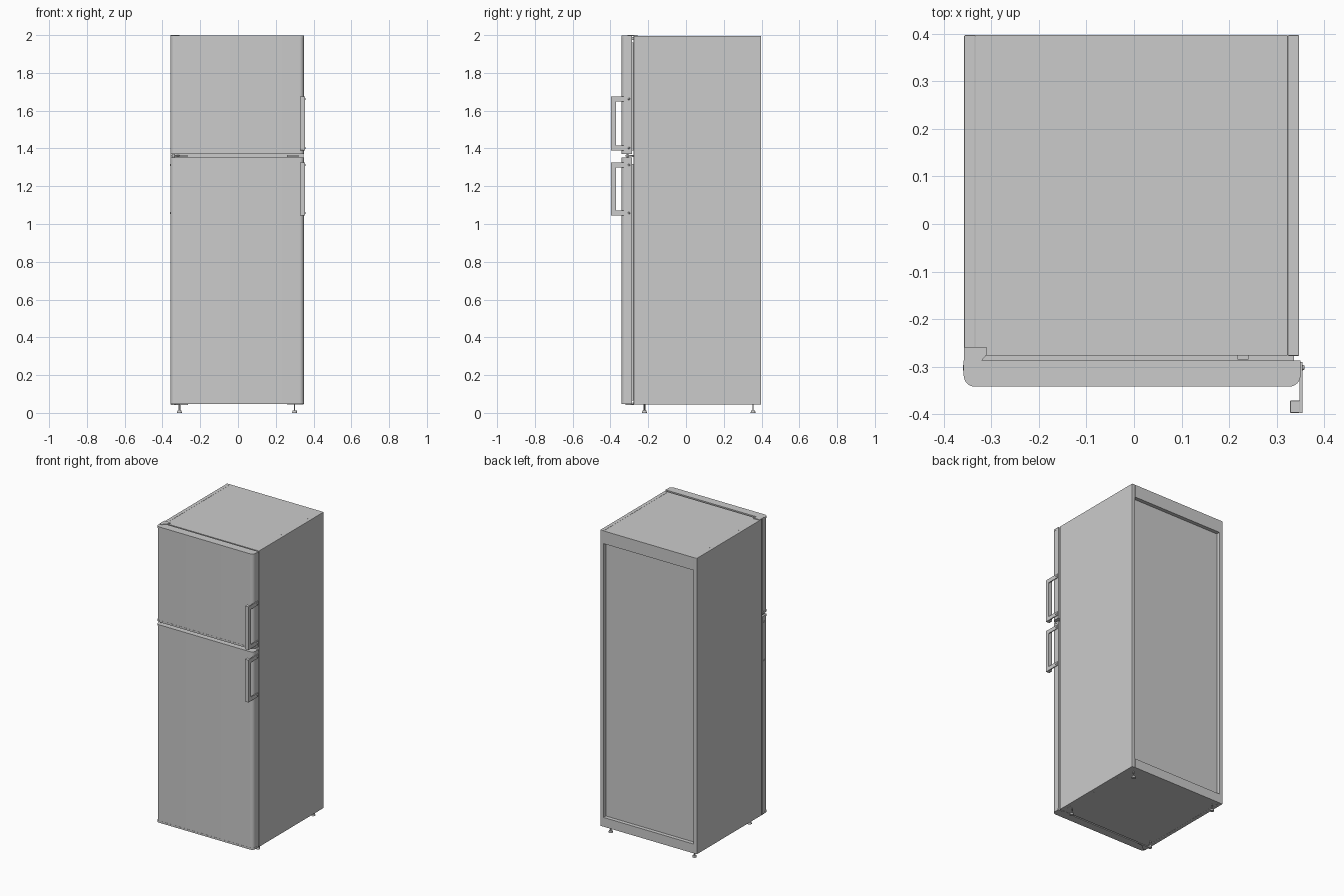
import bpy, bmesh, math
from mathutils import Vector

if "Cube" in bpy.data.objects:
    bpy.data.objects.remove(bpy.data.objects["Cube"])


def finish(name, bm, bevel=0.0, smooth=False):
    bmesh.ops.recalc_face_normals(bm, faces=bm.faces)
    me = bpy.data.meshes.new(name)
    bm.to_mesh(me)
    bm.free()
    ob = bpy.data.objects.new(name, me)
    bpy.context.collection.objects.link(ob)
    if bevel:
        m = ob.modifiers.new("bevel", 'BEVEL')
        m.width, m.segments, m.limit_method = bevel, 2, 'ANGLE'
    if smooth:
        bpy.ops.object.select_all(action='DESELECT')
        ob.select_set(True)
        bpy.context.view_layer.objects.active = ob
        bpy.ops.object.shade_smooth_by_angle(angle=math.radians(35))
    return ob


def prism(name, pts, axis, lo, hi, **kw):
    """Extrude a 2D outline along x (points are y, z) or z (points are x, y)."""
    bm = bmesh.new()
    place = (lambda a, b: (lo, a, b)) if axis == 'x' else (lambda a, b: (a, b, lo))
    face = bm.faces.new([bm.verts.new(place(a, b)) for a, b in pts])
    new = bmesh.ops.extrude_face_region(bm, geom=[face])["geom"]
    d = Vector((hi - lo, 0, 0)) if axis == 'x' else Vector((0, 0, hi - lo))
    bmesh.ops.translate(bm, vec=d, verts=[v for v in new if isinstance(v, bmesh.types.BMVert)])
    return finish(name, bm, **kw)


def box(name, x, y, z, **kw):
    return prism(name, [(x[0], y[0]), (x[1], y[0]), (x[1], y[1]), (x[0], y[1])], 'z', *z, **kw)


def disc(name, c, r, depth, axis='z', r2=None):
    bm = bmesh.new()
    bmesh.ops.create_cone(bm, cap_ends=True, segments=20, radius1=r, radius2=r if r2 is None else r2, depth=depth)
    ob = finish(name, bm, smooth=True)
    ob.location = c
    if axis == 'x':
        ob.rotation_euler.y = math.pi / 2
    return ob


def arc(cx, cy, r, a0, a1, n=8):
    return [(cx + r * math.cos(math.radians(a0 + (a1 - a0) * i / n)),
             cy + r * math.sin(math.radians(a0 + (a1 - a0) * i / n))) for i in range(n + 1)]


# Cabinet: side panels, core, and strips framing the recessed back
Z0, Z1 = 0.045, 1.996
box("side_panel_left", (-0.357, -0.333), (-0.277, 0.397), (Z0, Z1), bevel=0.002)
box("side_panel_right", (0.323, 0.347), (-0.277, 0.397), (Z0, Z1), bevel=0.002)
box("cabinet_core", (-0.333, 0.323), (-0.276, 0.372), (Z0 + 0.001, Z1 - 0.001))
box("back_top_strip", (-0.333, 0.323), (0.372, 0.397), (1.911, Z1 - 0.001))
box("back_bottom_strip", (-0.333, 0.323), (0.372, 0.397), (Z0 + 0.001, 0.107))

# Doors: rounded front corners, thin end caps, gasket behind
R = 0.024


def door_outline(g):
    x0, x1, yf, yb = -0.358 + g, 0.350 - g, -0.342 + g, -0.287
    return ([(x0, yb)] + arc(x0 + R, yf + R, R, 180, 270)
            + arc(x1 - R, yf + R, R, 270, 360) + [(x1, yb)])


for name, z0, z1 in (("lower_door", 0.048, 1.352), ("upper_door", 1.370, 1.997)):
    prism(name + "_panel", door_outline(0.001), 'z', z0 + 0.012, z1 - 0.012, smooth=True)
    prism(name + "_bottom_cap", door_outline(0), 'z', z0, z0 + 0.012, smooth=True)
    prism(name + "_top_cap", door_outline(0), 'z', z1 - 0.012, z1, smooth=True)
    box(name + "_gasket", (-0.342, 0.336), (-0.288, -0.275), (z0 + 0.018, z1 - 0.035))

# Handles: C-shaped side bracket, front grip, screws
for name, z0, z1 in (("lower_handle", 1.045, 1.325), ("upper_handle", 1.390, 1.675)):
    t = 0.026
    prism(name + "_bracket", [(-0.290, z0), (-0.397, z0), (-0.397, z1), (-0.290, z1),
                              (-0.290, z1 - t), (-0.371, z1 - t), (-0.371, z0 + t), (-0.290, z0 + t)],
          'x', 0.348, 0.354)
    box(name + "_grip", (0.328, 0.3485), (-0.397, -0.371), (z0, z1), bevel=0.002)
    for i, z in enumerate((z0 + 0.013, z1 - 0.013)):
        disc(f"{name}_screw_{i}", (0.356, -0.302, z), 0.006, 0.004, 'x', 0.004)

# Plugs for the reversed handle position
for i, z in enumerate((1.058, 1.312)):
    disc(f"handle_hole_plug_{i}", (-0.358, -0.302, z), 0.006, 0.003, 'x')

# Hinges
top_hinge = ([(-0.310, -0.258), (-0.357, -0.258), (-0.357, -0.298)]
             + arc(-0.345, -0.298, 0.012, 190, 310, 6) + [(-0.310, -0.275)])
prism("top_hinge", top_hinge, 'z', Z1 - 0.001, 2.0)
for i, x in enumerate((-0.346, -0.322)):
    disc(f"top_hinge_bolt_{i}", (x, -0.266, 1.998), 0.005, 0.004)
plate = [(-0.265, -0.276), (-0.352, -0.276), (-0.352, -0.310)] + arc(-0.342, -0.310, 0.010, 190, 310, 6) \
    + [(-0.310, -0.290), (-0.265, -0.284)]
prism("middle_hinge", plate, 'z', 1.358, 1.364)
disc("middle_hinge_pin", (-0.342, -0.310, 1.361), 0.005, 0.024)
prism("bottom_hinge", plate, 'z', 0.042, 0.047)

# Small latch stops on the opening side
for i, z in enumerate((1.361, 0.050)):
    box(f"latch_stop_{i}", (0.26, 0.325), (-0.284, -0.275), (z - 0.005, z + 0.005))
box("door_switch", (0.218, 0.241), (-0.285, -0.275), (1.975, 1.990))

# Feet
for name, x, y, r in (("front_left_foot", -0.31, -0.22, 0.005), ("front_right_foot", 0.30, -0.22, 0.003),
                      ("back_left_foot", -0.31, 0.355, 0.003), ("back_right_foot", 0.30, 0.355, 0.003)):
    disc(name + "_pad", (x, y, 0.006), 0.013, 0.012, r2=0.011)
    disc(name + "_stem", (x, y, 0.028), r, 0.036)
